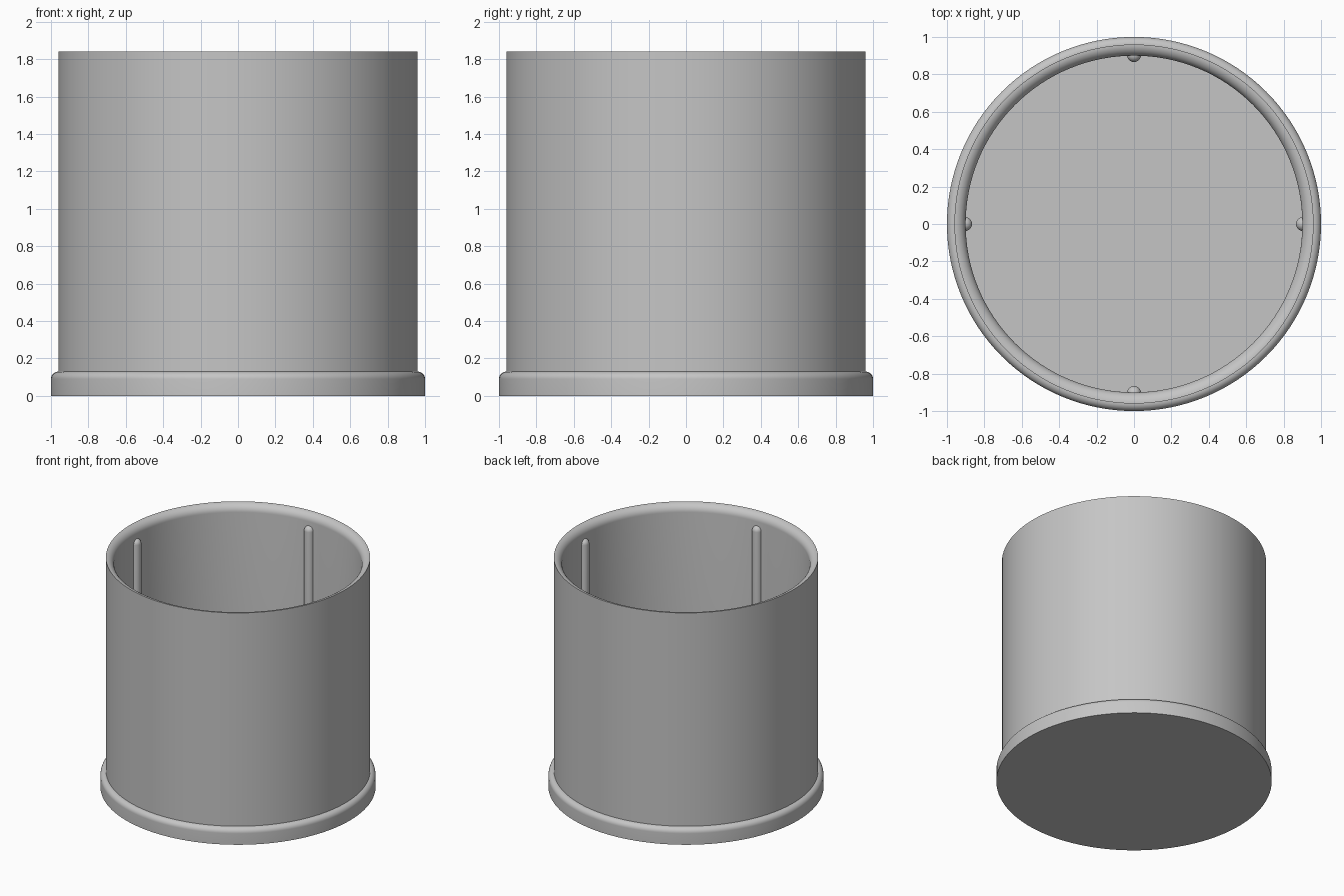
import bpy, bmesh
from math import pi, sin, cos, radians
from mathutils import Matrix

cube = bpy.data.objects.get("Cube")
if cube:
    bpy.data.objects.remove(cube, do_unlink=True)

grey = bpy.data.materials.new("plain grey")
grey.use_nodes = True
colour = (0.56, 0.56, 0.56, 1)
grey.diffuse_color = colour
grey.node_tree.nodes["Principled BSDF"].inputs["Base Color"].default_value = colour


def arc(r, z, radius, start, end, steps=10):
    """Points of a fillet centred on (r, z), angles in degrees."""
    angles = [radians(start + (end - start) * i / steps) for i in range(steps + 1)]
    return [(r + radius * cos(a), z + radius * sin(a)) for a in angles]


def lathe(name, profile, steps, angle=2 * pi, place=Matrix()):
    """Revolve an (r, z) profile about z, then move it into place."""
    bm = bmesh.new()
    verts = [bm.verts.new((r, 0, z)) for r, z in profile]
    edges = [bm.edges.new(pair) for pair in zip(verts, verts[1:])]
    bmesh.ops.spin(bm, geom=verts + edges, axis=(0, 0, 1), cent=(0, 0, 0),
                   angle=angle, steps=steps)
    bmesh.ops.remove_doubles(bm, verts=bm.verts[:], dist=0.0003)
    bmesh.ops.recalc_face_normals(bm, faces=bm.faces[:])
    bm.transform(place)
    mesh = bpy.data.meshes.new(name)
    bm.to_mesh(mesh)
    bm.free()
    mesh.materials.append(grey)
    mesh.shade_smooth()
    mesh.set_sharp_from_angle(angle=radians(30))
    obj = bpy.data.objects.new(name, mesh)
    bpy.context.collection.objects.link(obj)
    return obj


OUTER, INNER, TOP = 0.96, 0.90, 1.84
FLOOR = LIP = 0.13
WALL = OUTER - INNER

# Cup: flat bottom, rounded lip, straight wall, rim rounded inwards, flat floor
cup_profile = [(0, 0), (1, 0)]
cup_profile += arc(OUTER, LIP - 0.04, 0.04, 0, 90)
cup_profile += [(OUTER, TOP)]
cup_profile += arc(OUTER, TOP - WALL, WALL, 90, 180)[1:]
cup_profile += [(INNER, FLOOR), (0, FLOOR)]
lathe("cup", cup_profile, 128)

# Four half-round inner ribs with domed tops
RIB = 0.038
rib_profile = [(RIB, FLOOR)] + arc(0, 1.71, RIB, 0, 90, 8)
for i, side in enumerate(("left", "back", "right", "front")):
    place = (Matrix.Rotation(i * pi / 2, 4, "Z")
             @ Matrix.Translation((INNER + 0.004, 0, 0))
             @ Matrix.Rotation(pi / 2, 4, "Z"))
    lathe(side + "_inner_rib", rib_profile, 16, pi, place)
